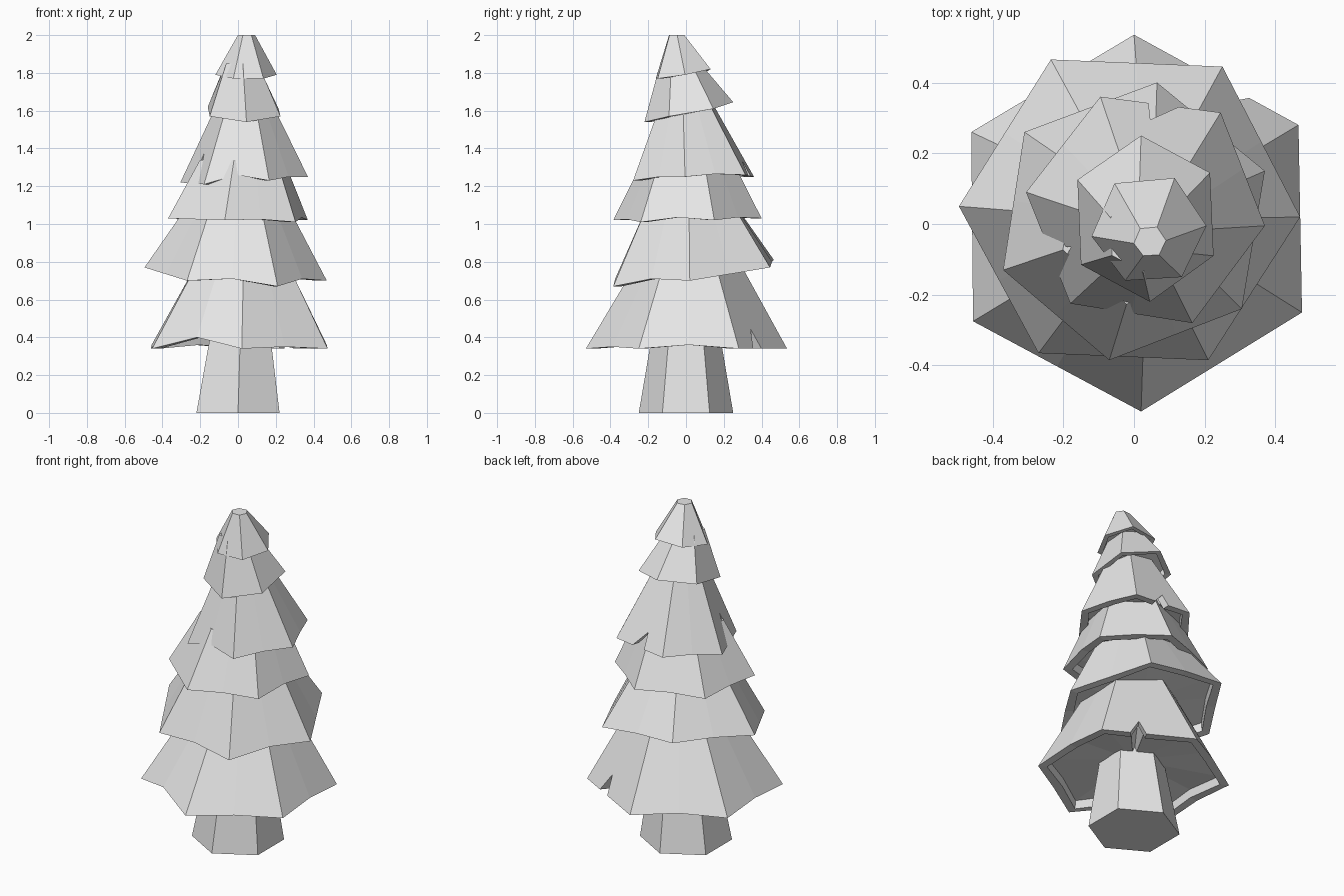
import bpy, bmesh
from mathutils import Vector

cube = bpy.data.objects.get("Cube")
if cube:
    bpy.data.objects.remove(cube)

# One flat colour for everything
grey = bpy.data.materials.new("light_grey")
grey.use_nodes = True
colour = (0.8, 0.8, 0.8, 1)
grey.diffuse_color = colour
grey.node_tree.nodes["Principled BSDF"].inputs["Base Color"].default_value = colour


def loft(name, rings):
    """Closed flat-shaded solid running through rings of equal length."""
    bm = bmesh.new()
    loops = [[bm.verts.new(p) for p in ring] for ring in rings]
    count = len(loops[0])
    for low, high in zip(loops, loops[1:]):
        for i in range(count):
            j = (i + 1) % count
            bm.faces.new((low[i], low[j], high[j], high[i]))
    # Fan both ends so uneven rings stay clean
    for loop in (loops[0], loops[-1]):
        hub = bm.verts.new(sum((v.co for v in loop), Vector()) / count)
        for i in range(count):
            bm.faces.new((loop[i], loop[(i + 1) % count], hub))
    bmesh.ops.recalc_face_normals(bm, faces=bm.faces)
    mesh = bpy.data.meshes.new(name)
    bm.to_mesh(mesh)
    bm.free()
    mesh.materials.append(grey)
    obj = bpy.data.objects.new(name, mesh)
    bpy.context.collection.objects.link(obj)
    return obj


def tier(name, corners, top, shrink, rises=None, notches=None, lip=0.05):
    """Skirt of branches: ragged rim, hollow underside, narrower top.
    rises lifts the middle of each side; notches maps a side to its cut."""
    corners = [Vector(c) for c in corners]
    top = Vector(top)
    centre = sum(corners, Vector()) / len(corners)

    def up(p):
        q = top + (p - centre) * shrink
        q.z = top.z
        return q

    rim, crown = [], []
    for i, a in enumerate(corners):
        b = corners[(i + 1) % len(corners)]
        side = [(a, 0)]
        if notches and i in notches:
            start, tip, end, depth = notches[i]
            side += [(a.lerp(b, start), 0), (a.lerp(b, tip), depth), (a.lerp(b, end), 0)]
        elif rises:
            side.append((a.lerp(b, 0.5) + Vector((0, 0, rises[i])), 0))
        for p, depth in side:
            rim.append(p.lerp(up(p), depth))
            crown.append(up(p))

    def inset(p, amount, lift):
        out = Vector((p.x - centre.x, p.y - centre.y, 0))
        return p - out.normalized() * amount + Vector((0, 0, lift))

    ceiling = [inset(p, lip * 1.1, lip) for p in rim]
    inner = [inset(p, lip, 0) for p in rim]
    return loft(name, [ceiling, inner, rim, crown])


# Trunk: tapered hexagon
base = [(0, -.25), (.22, -.125), (.22, .125), (0, .25), (-.22, .125), (-.22, -.125)]
loft("trunk", [[(x, y, 0) for x, y in base],
               [(x * .66 + .015, y * .66, .5) for x, y in base]])

# Branch tiers, bottom to top
tier("branches_1",
     [(.02, -.53, .34), (.475, -.25, .34), (.465, .28, .34),
      (0, .535, .34), (-.46, .26, .34), (-.455, -.275, .34)],
     (.025, .015, .86), .44, rises=[.01, .02, 0, .02, .02, .06],
     notches={2: (.3, .4, .47, .2)})
tier("branches_2",
     [(-.27, -.365, .70), (.21, -.385, .67), (.47, .02, .70),
      (.25, .445, .77), (-.235, .465, .81), (-.495, .05, .77)],
     (0, .025, 1.12), .52, rises=[.025, .025, 0, .01, .01, 0])
tier("branches_3",
     [(-.07, -.385, 1.02), (.305, -.24, 1.01), (.37, .15, 1.02),
      (.065, .40, 1.03), (-.31, .26, 1.02), (-.37, -.13, 1.03)],
     (.02, .01, 1.34), .6, rises=[.01, .02, .01, .01, .01, 0])
tier("branches_4",
     [(-.18, -.225, 1.21), (.165, -.28, 1.23), (.37, -.005, 1.25),
      (.245, .315, 1.26), (-.095, .36, 1.25), (-.305, .09, 1.22)],
     (.035, 0, 1.68), .37, rises=[.04, .01, .01, 0, .01, 0],
     notches={3: (.35, .58, .6, .2), 5: (.47, .53, .72, .35)}, lip=.045)
tier("branches_5",
     [(.045, -.22, 1.54), (.225, -.09, 1.57), (.215, .145, 1.61),
      (.02, .25, 1.645), (-.16, .125, 1.62), (-.15, -.115, 1.57)],
     (.02, -.03, 1.85), .45, lip=.035)
tier("treetop",
     [(-.025, -.16, 1.77), (.135, -.15, 1.77), (.205, -.005, 1.79),
      (.115, .13, 1.82), (-.055, .115, 1.81), (-.12, -.035, 1.79)],
     (.045, -.05, 2), .28, lip=.03)
